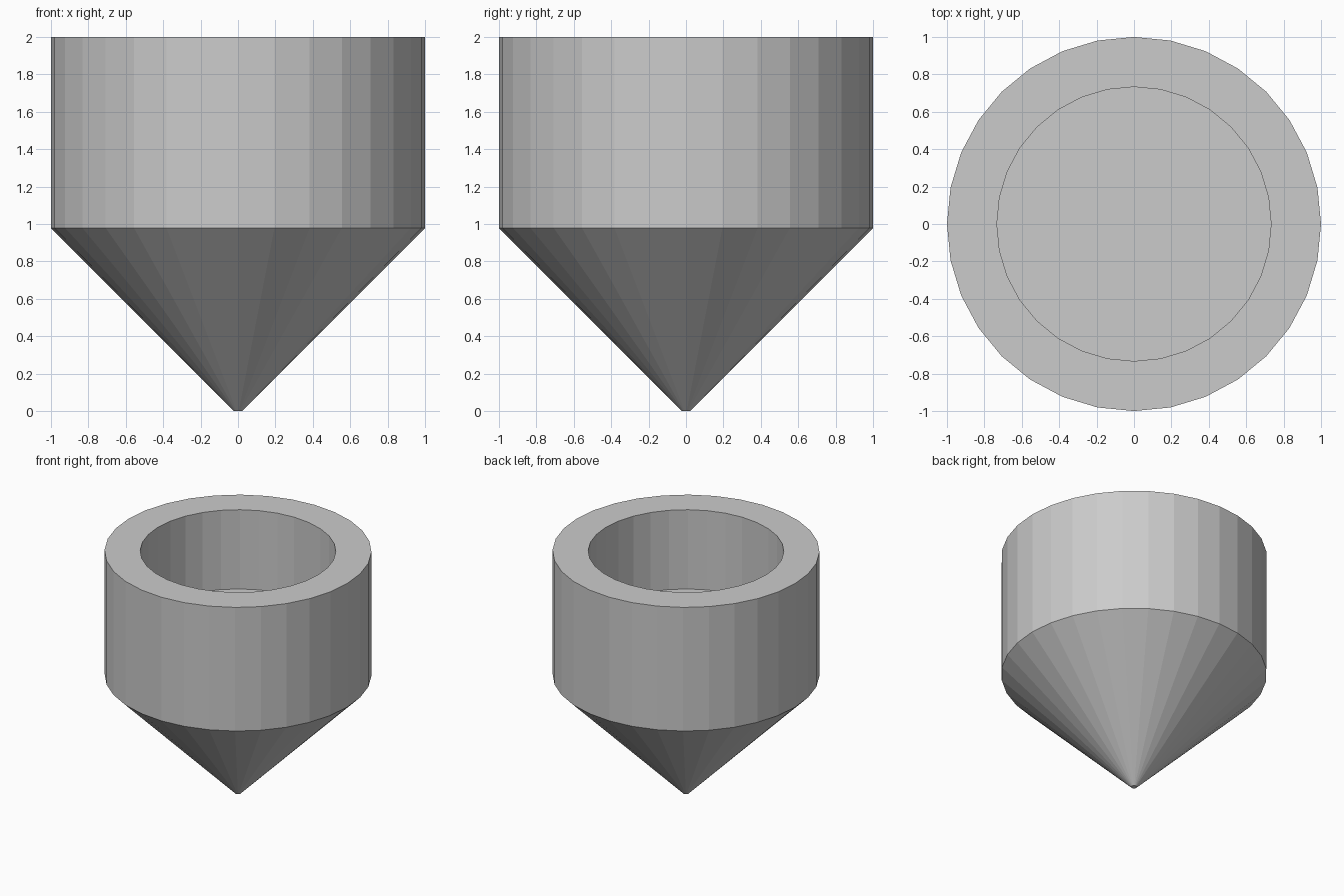
import bpy, bmesh
from math import cos, sin, pi

if "Cube" in bpy.data.objects:
    bpy.data.objects.remove(bpy.data.objects["Cube"])

SIDES = 32

# Profile (radius, height): blunt tip, cone shoulder, outer rim, inner rim, socket floor
PROFILE = [(0.022, 0), (1, 0.978), (1, 2), (0.733, 2), (0.733, 1.345)]

bm = bmesh.new()
rings = [[bm.verts.new((r * cos(2 * pi * i / SIDES), r * sin(2 * pi * i / SIDES), z))
          for i in range(SIDES)] for r, z in PROFILE]

# Walls between neighbouring rings
for low, high in zip(rings, rings[1:]):
    for i in range(SIDES):
        j = (i + 1) % SIDES
        bm.faces.new((low[i], low[j], high[j], high[i]))

# Flat tip and flat socket floor
bm.faces.new(rings[0][::-1])
bm.faces.new(rings[-1])
bmesh.ops.recalc_face_normals(bm, faces=bm.faces[:])

mesh = bpy.data.meshes.new("pointed_socket")
bm.to_mesh(mesh)
bm.free()
bpy.context.collection.objects.link(bpy.data.objects.new("pointed_socket", mesh))
